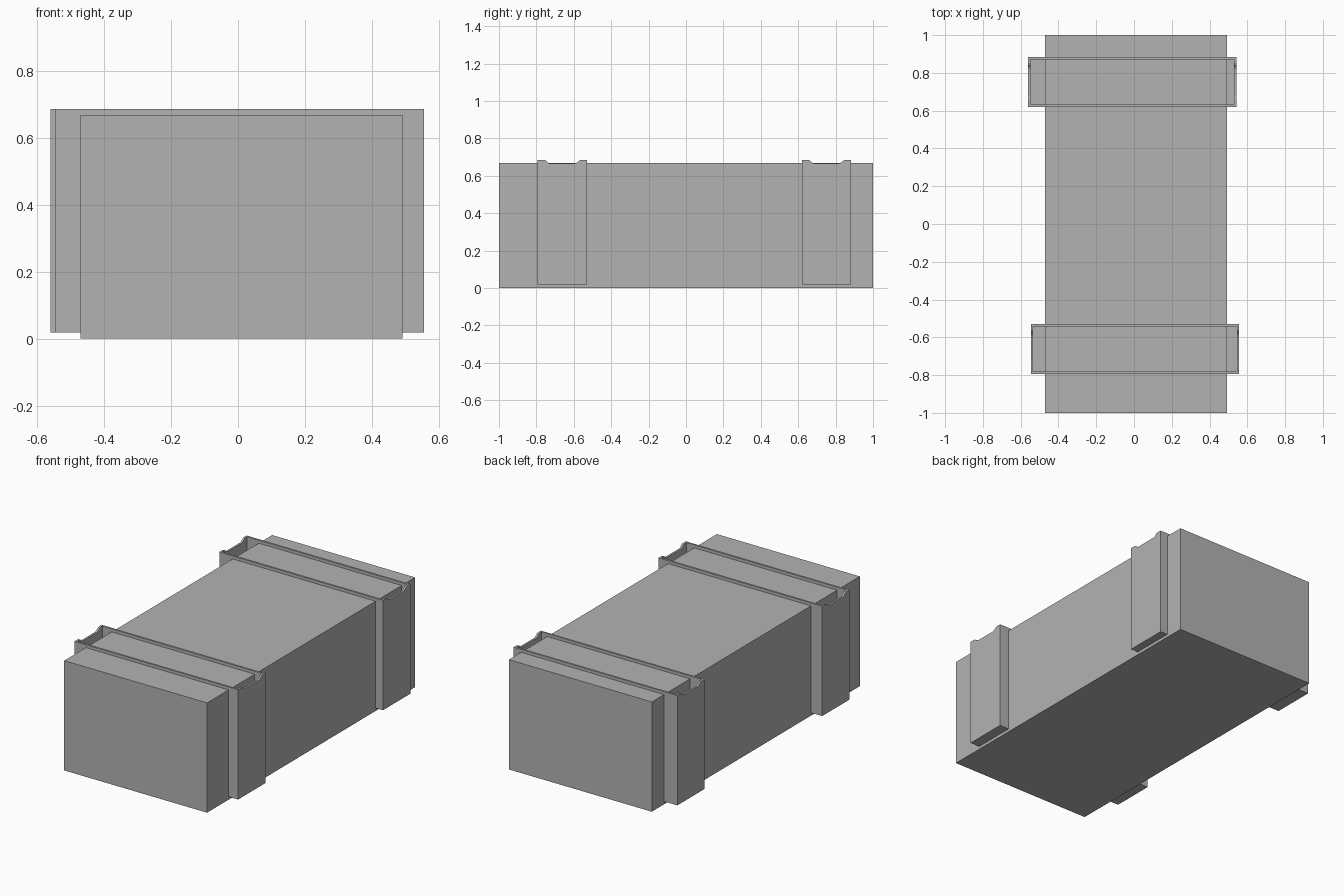
import bpy, bmesh

if "Cube" in bpy.data.objects:
    bpy.data.objects.remove(bpy.data.objects["Cube"])

grey = bpy.data.materials.new("plain grey")
grey.diffuse_color = (0.45, 0.45, 0.45, 1)
grey.use_nodes = True
grey.node_tree.nodes["Principled BSDF"].inputs["Base Color"].default_value = grey.diffuse_color


def finish(name, bm):
    bmesh.ops.recalc_face_normals(bm, faces=bm.faces)
    mesh = bpy.data.meshes.new(name)
    bm.to_mesh(mesh)
    bm.free()
    mesh.materials.append(grey)
    obj = bpy.data.objects.new(name, mesh)
    bpy.context.collection.objects.link(obj)
    return obj


def box(name, x0, x1, y0, y1, z0, z1):
    bm = bmesh.new()
    bmesh.ops.create_cube(bm, size=1)
    for v in bm.verts:
        v.co = (x0 if v.co.x < 0 else x1, y0 if v.co.y < 0 else y1, z0 if v.co.z < 0 else z1)
    return finish(name, bm)


def end_plate(name, x0, x1, y0, profile):
    """Extrude a (y, z) outline along x."""
    bm = bmesh.new()
    face = bm.faces.new([bm.verts.new((x0, y0 + y, z)) for y, z in profile])
    new = bmesh.ops.extrude_face_region(bm, geom=[face])["geom"]
    moved = [g for g in new if isinstance(g, bmesh.types.BMVert)]
    bmesh.ops.translate(bm, verts=moved, vec=(x1 - x0, 0, 0))
    return finish(name, bm)


# Main block
box("body", -0.47, 0.492, -1, 1, 0, 0.668)

# Open-topped bands around the block, with dipped end plates
T, W, LOW, TOP = 0.012, 0.263, 0.018, 0.686
dip = [(0, LOW), (W, LOW), (W, TOP), (0.232, TOP), (0.221, 0.681), (0.212, 0.672),
       (0.20, 0.667), (0.062, 0.667), (0.052, 0.673), (0.040, 0.684), (0.03, TOP), (0, TOP)]

for label, x0, x1, y0 in (("front", -0.546, 0.556, -0.793), ("back", -0.56, 0.542, 0.62)):
    y1 = y0 + W
    box(label + "_band_floor", x0, x1, y0, y1, LOW, LOW + T)
    box(label + "_band_near_wall", x0, x1, y0, y0 + T, LOW, TOP)
    box(label + "_band_far_wall", x0, x1, y1 - T, y1, LOW, TOP)
    end_plate(label + "_band_left_end", x0, x0 + T, y0, dip)
    end_plate(label + "_band_right_end", x1 - T, x1, y0, dip)
